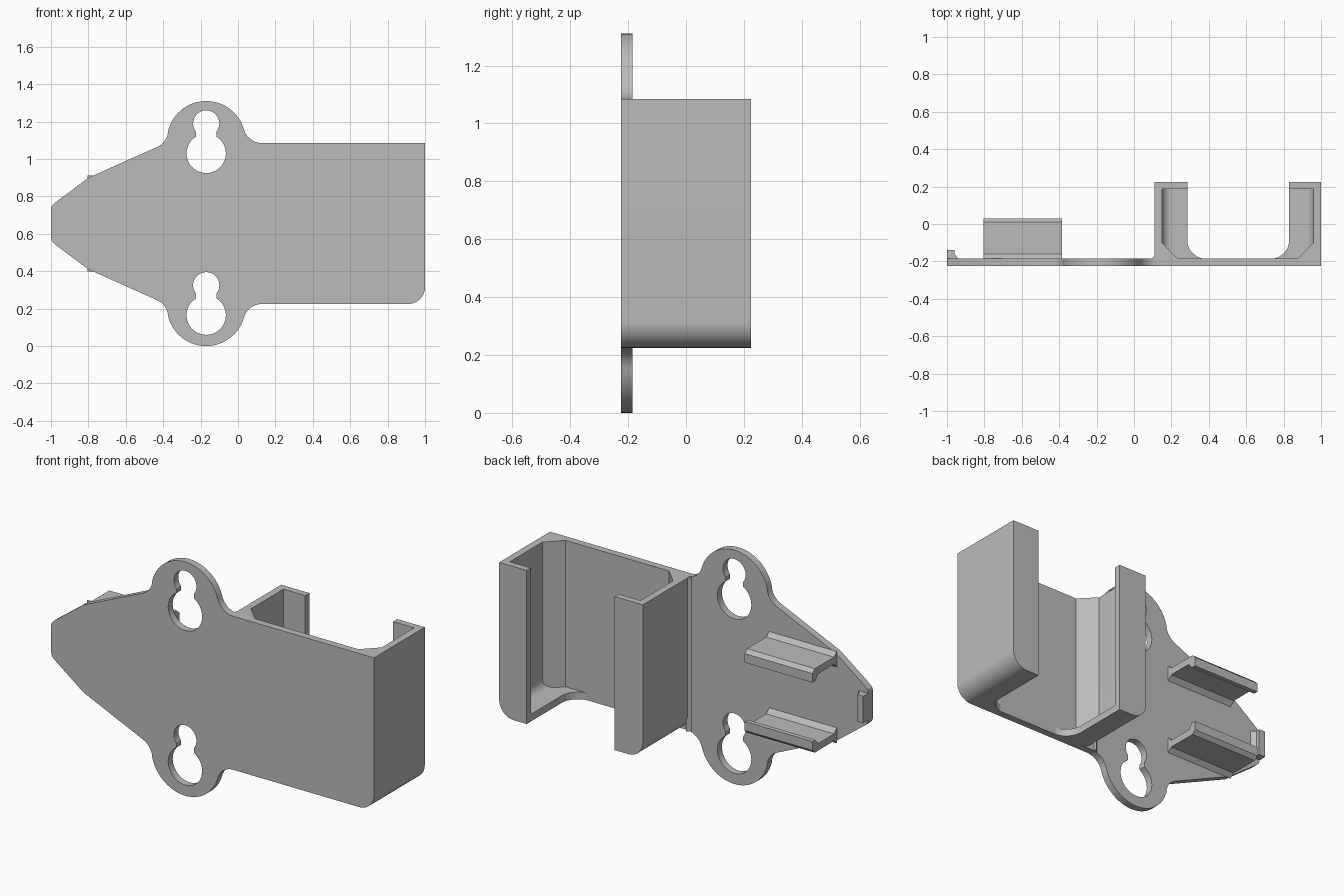
import bpy, bmesh
from math import sin, cos, radians

cube = bpy.data.objects.get("Cube")
if cube:
    bpy.data.objects.remove(cube, do_unlink=True)

grey = bpy.data.materials.new("plain_grey")
grey.use_nodes = True
COLOUR = (0.5, 0.5, 0.5, 1)
grey.diffuse_color = COLOUR
grey.node_tree.nodes["Principled BSDF"].inputs["Base Color"].default_value = COLOUR

MID = 0.655                      # height of the mirror plane
BACK, FRONT = -0.185, -0.225     # faces of the mounting plate
TOP, BOTTOM = 1.085, 0.225       # pocket height


def arc(cx, cy, r, a0, a1, n=12):
    angles = [radians(a0 + (a1 - a0) * i / n) for i in range(n + 1)]
    return [(cx + r * cos(a), cy + r * sin(a)) for a in angles]


def flip(pts):
    return [(a, 2 * MID - b) for a, b in reversed(pts)]


def prism(name, pts, lo, hi, axis):
    """Extrude a flat outline along the given axis."""
    place = {"x": lambda a, b, d: (d, a, b),
             "y": lambda a, b, d: (a, d, b),
             "z": lambda a, b, d: (a, b, d)}[axis]
    bm = bmesh.new()
    ends = [[bm.verts.new(place(a, b, d)) for a, b in pts] for d in (lo, hi)]
    for ring in ends:
        bm.faces.new(ring)
    for i in range(len(pts)):
        j = (i + 1) % len(pts)
        bm.faces.new((ends[0][i], ends[0][j], ends[1][j], ends[1][i]))
    bmesh.ops.recalc_face_normals(bm, faces=bm.faces)
    mesh = bpy.data.meshes.new(name)
    bm.to_mesh(mesh)
    bm.free()
    mesh.materials.append(grey)
    ob = bpy.data.objects.new(name, mesh)
    bpy.context.collection.objects.link(ob)
    return ob


def select(ob):
    bpy.ops.object.select_all(action="DESELECT")
    ob.select_set(True)
    bpy.context.view_layer.objects.active = ob


def cut(ob, cutter):
    cutter.hide_render = True
    mod = ob.modifiers.new("cut", "BOOLEAN")
    mod.operation, mod.solver, mod.object = "DIFFERENCE", "EXACT", cutter
    select(ob)
    bpy.ops.object.modifier_apply(modifier=mod.name)
    bpy.data.objects.remove(cutter, do_unlink=True)


# Mounting plate: pointed end, two round ears, square end
EAR = -0.17
upper = (arc(0.128, 1.185, 0.1, 270, 195.9)
         + arc(EAR, 1.1, 0.21, 15.9, 169.5, 32)
         + arc(-0.473, 1.156, 0.1, 349.5, 294.1)
         + [(-0.8, 0.9), (-0.98, 0.765), (-0.995, 0.75), (-1, 0.735)])
outline = [(1, TOP)] + upper + flip(upper) + arc(0.91, 0.315, 0.09, 270, 360)
plate = prism("mounting_plate", outline, FRONT, BACK, "y")

# Keyhole slots through both ears
for z in (0.165, 1.03):
    slot = (arc(EAR, z, 0.105, 121.6, 418.4, 40)
            + arc(EAR, z + 0.16, 0.07, -38.2, 218.2, 32))
    cut(plate, prism("keyhole_cutter", slot, -0.4, 0, "y"))

# Pocket walls: outer shell, hollow inside, open slot in back and floor
shell = ([(1, TOP), (0.11, TOP)] + arc(0.2, 0.315, 0.09, 180, 270)
         + arc(0.91, 0.315, 0.09, 270, 360))
pocket = prism("pocket_walls", shell, BACK, 0.225, "y")
hollow = ([(0.96, 1.3), (0.15, 1.3)] + arc(0.2, 0.315, 0.05, 180, 270)
          + arc(0.91, 0.315, 0.05, 270, 360))
cut(pocket, prism("hollow_cutter", hollow, -0.3, 0.188, "y"))
opening = ([(0.285, 0.4), (0.83, 0.4)] + arc(0.73, -0.086, 0.1, 0, -90)
           + arc(0.385, -0.086, 0.1, 270, 180))
cut(pocket, prism("opening_cutter", opening, 0, 1.3, "z"))

# Sloped strips in the pocket corners and along its outer side
parts = [plate, pocket]
for name, x, size, low in (("inner_strip_near", 0.14, 0.1, 0.25),
                           ("inner_strip_far", 0.97, -0.1, 0.25),
                           ("outer_strip", 0.115, -0.025, BOTTOM)):
    tri = [(x, -0.19), (x + size, -0.19), (x, -0.19 + abs(size))]
    parts.append(prism(name, tri, low, TOP, "z"))

# Pair of hooked clips facing each other
clip = [(BACK, 0.912), (-0.16, 0.89), (0.01, 0.89), (0.03, 0.87),
        (0.03, 0.82), (0.005, 0.82), (-0.02, 0.85), (-0.16, 0.85),
        (BACK, 0.825)]
parts.append(prism("upper_clip", clip, -0.805, -0.385, "x"))
parts.append(prism("lower_clip", flip(clip), -0.805, -0.385, "x"))

# Small stop at the pointed end
stop = [(-1, BACK), (-0.94, BACK), (-0.96, -0.16), (-0.96, -0.14), (-1, -0.14)]
parts.append(prism("end_stop", stop, 0.58, 0.73, "z"))

for ob in parts:
    select(ob)
    bpy.ops.object.shade_smooth_by_angle(angle=radians(25))
